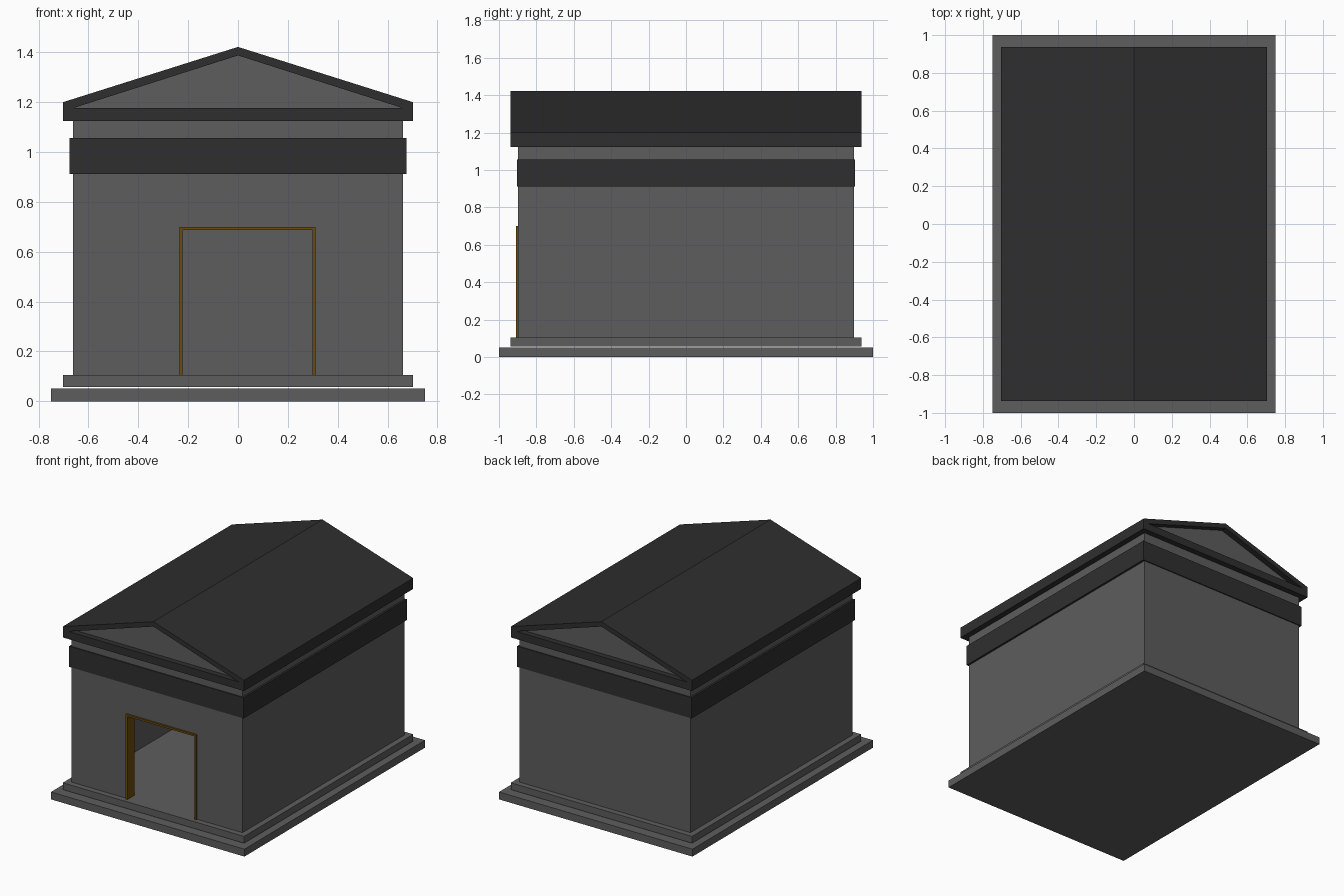
import bpy
import bmesh

default = bpy.data.objects.get("Cube")
if default:
    bpy.data.objects.remove(default, do_unlink=True)


def material(name, rgb):
    mat = bpy.data.materials.new(name)
    mat.use_nodes = True
    colour = (*rgb, 1.0)
    mat.diffuse_color = colour
    mat.node_tree.nodes["Principled BSDF"].inputs["Base Color"].default_value = colour
    return mat


STONE = material("grey stone", (0.11, 0.11, 0.11))
SLATE = material("dark slate", (0.028, 0.028, 0.028))
BRONZE = material("bronze", (0.15, 0.07, 0.003))


def prism(name, outline, y0, y1, mat):
    """Extrude an outline of (x, z) points from y0 to y1."""
    bm = bmesh.new()
    face = bm.faces.new([bm.verts.new((x, y0, z)) for x, z in outline])
    grown = bmesh.ops.extrude_face_region(bm, geom=[face])
    verts = [v for v in grown["geom"] if isinstance(v, bmesh.types.BMVert)]
    bmesh.ops.translate(bm, verts=verts, vec=(0, y1 - y0, 0))
    bmesh.ops.recalc_face_normals(bm, faces=bm.faces)
    mesh = bpy.data.meshes.new(name)
    bm.to_mesh(mesh)
    bm.free()
    mesh.materials.append(mat)
    obj = bpy.data.objects.new(name, mesh)
    bpy.context.collection.objects.link(obj)
    return obj


def slab(name, hx, hy, z0, z1, mat):
    """Box centred on the vertical axis."""
    return prism(name, [(-hx, z0), (hx, z0), (hx, z1), (-hx, z1)], -hy, hy, mat)


def cut(obj, cutter):
    """Subtract the cutter, then discard it."""
    mod = obj.modifiers.new("cut", "BOOLEAN")
    mod.operation = "DIFFERENCE"
    mod.solver = "EXACT"
    mod.object = cutter
    bpy.context.view_layer.objects.active = obj
    bpy.ops.object.modifier_apply(modifier=mod.name)
    bpy.data.objects.remove(cutter, do_unlink=True)


WALL_X, WALL_Y, THICK = 0.663, 0.897, 0.07
FLOOR, EAVE = 0.105, 1.124

# Stepped plinth with a fine shadow gap
slab("lower_step", 0.75, 1.0, 0, 0.052, STONE)
slab("upper_step", 0.703, 0.937, 0.057, FLOOR, STONE)

# Hollow chamber walls
walls = slab("walls", WALL_X, WALL_Y, FLOOR, EAVE, STONE)
cut(walls, slab("chamber_cutter", WALL_X - THICK, WALL_Y - THICK, 0, 1.3, STONE))

# Doorway, slightly off centre, with a thin bronze lining
MID, HALF, TOP, RIM = 0.038, 0.273, 0.70, 0.013


def door_outline(half, top, bottom):
    return [(MID - half, bottom), (MID + half, bottom), (MID + half, top), (MID - half, top)]


cut(walls, prism("door_cutter", door_outline(HALF - 0.002, TOP - 0.002, 0),
                 -1.0, -WALL_Y + THICK + 0.05, STONE))
frame = prism("door_frame", door_outline(HALF, TOP, FLOOR), -0.909, -WALL_Y + THICK - 0.002, BRONZE)
cut(frame, prism("frame_cutter", door_outline(HALF - RIM, TOP - RIM, 0), -1.0, -0.7, BRONZE))

# Frieze band around the walls
frieze = slab("frieze", 0.677, 0.904, 0.912, 1.057, SLATE)
cut(frieze, slab("frieze_cutter", WALL_X - 0.01, WALL_Y - 0.01, 0.8, 1.2, SLATE))

# Gabled roof with recessed pediments at both ends
roof = prism("roof", [(-0.703, EAVE), (0.703, EAVE), (0.703, 1.2), (0, 1.422), (-0.703, 1.2)],
             -0.937, 0.937, SLATE)
gable = [(-0.66, 1.177), (0.66, 1.177), (0, 1.388)]
cut(roof, prism("gable_cutter", gable, -1.1, 1.1, SLATE))
prism("pediment_panels", gable, -WALL_Y, WALL_Y, STONE)
